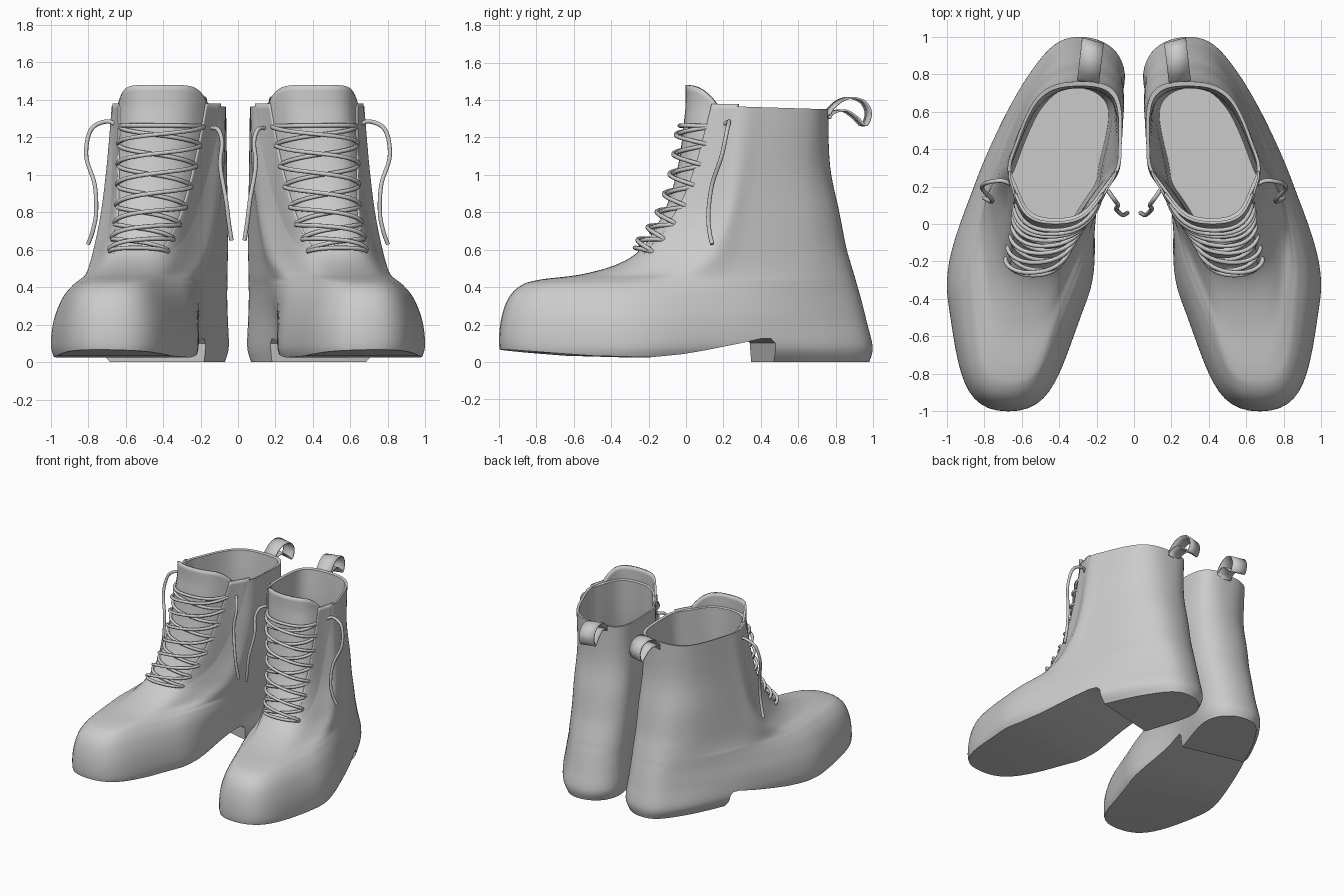
import bpy, bmesh, math
from mathutils import Vector

if "Cube" in bpy.data.objects:
    bpy.data.objects.remove(bpy.data.objects["Cube"])

# Horizontal slices of one boot: z, y front, y back, x back, x front,
# then inner/outer x at the heel, the waist and the ball
SLICES = [
    (0.00, -.96, .98, .29, .66, .07, .53, .22, .79, .275, .965),
    (0.08, -.998, .998, .29, .67, .05, .555, .205, .845, .25, .993),
    (0.22, -.99, .965, .29, .67, .055, .54, .195, .83, .26, .98),
    (0.34, -.95, .935, .29, .67, .06, .53, .175, .79, .285, .935),
    (0.41, -.88, .915, .29, .66, .06, .53, .163, .765, .31, .88),
    (0.44, -.78, .907, .29, .63, .06, .53, .156, .755, .315, .84),
    (0.47, -.55, .898, .29, .60, .06, .53, .149, .745, .275, .805),
    (0.53, -.35, .88, .29, .56, .06, .53, .137, .73, .225, .78),
    (0.62, -.225, .855, .29, .53, .06, .53, .12, .715, .19, .755),
    (0.80, -.105, .82, .29, .48, .065, .525, .095, .69, .155, .715),
    (1.05, -.03, .77, .28, .45, .08, .51, .07, .66, .125, .685),
    (1.365, .01, .76, .28, .42, .095, .50, .065, .63, .115, .66),
]


def outline(c):
    z, yf, yb, xb, xf, hi, ho, wi, wo, ti, to = c
    h, w, t = yb - .2 + .1 * z, .2 + .18 * z, yb + (yf - yb) * .7
    pts = [(xf, yf), (to, t), (wo, w), (ho, h), (xb, yb), (hi, h), (wi, w), (ti, t)]
    return [Vector((x, y, z)) for x, y in pts]


RINGS = [outline(c) for c in SLICES]
TOP = len(RINGS) - 1


def spline(a, b, c, d, t, k0=1.0, k1=1.0):
    """Cubic from b to c; k0 and k1 stretch the end tangents."""
    m0, m1 = (c - a) * (k0 / 2), (d - b) * (k1 / 2)
    t2, t3 = t * t, t ** 3
    return (b * (2 * t3 - 3 * t2 + 1) + m0 * (t3 - 2 * t2 + t)
            + c * (3 * t2 - 2 * t3) + m1 * (t3 - t2))


# Rounder tangents around the toe and the heel
ROUND = {0: (2, 1.9), 7: (1.9, 2), 3: (1, 1.4), 4: (1.4, 1)}


def ring_point(i, p):
    r, k = RINGS[max(0, min(TOP, i))], math.floor(p)
    return spline(*(r[(k + j) % 8] for j in (-1, 0, 1, 2)), p - k, *ROUND.get(k % 8, (1, 1)))


def surf(s, p):
    i = min(int(s), TOP - 1)
    return spline(*(ring_point(i + j, p) for j in (-1, 0, 1, 2)), s - i)


def on_boot(z, p, off=0.0):
    """Point of the boot's skin at height z; p runs round from the front centre."""
    lo, hi = 0.0, TOP - .001
    for _ in range(22):
        mid = (lo + hi) / 2
        lo, hi = (mid, hi) if surf(mid, p).z < z else (lo, mid)
    q = surf(lo, p)
    n = (surf(lo, p + .03) - surf(lo, p - .03)).cross(
        surf(min(lo + .05, TOP), p) - surf(lo - .05, p))
    q = q + n.normalized() * off
    if z > SLICES[-1][0]:
        q.z = z
    return q


def make(name, verts, faces):
    me = bpy.data.meshes.new(name)
    me.from_pydata([tuple(v) for v in verts], [], faces)
    bm = bmesh.new()
    bm.from_mesh(me)
    bmesh.ops.recalc_face_normals(bm, faces=bm.faces)
    bm.to_mesh(me)
    bm.free()
    ob = bpy.data.objects.new(name, me)
    bpy.context.collection.objects.link(ob)
    return ob


def select(ob):
    bpy.ops.object.select_all(action='DESELECT')
    ob.select_set(True)
    bpy.context.view_layer.objects.active = ob


def finish(ob, angle=40):
    select(ob)
    bpy.ops.object.shade_smooth_by_angle(angle=math.radians(angle))
    m = ob.modifiers.new("pair", 'MIRROR')
    m.use_mirror_merge = False


def patch(name, fn, nu, nv, thick):
    verts = [fn(u / nu, v / nv) for v in range(nv + 1) for u in range(nu + 1)]
    w = nu + 1
    faces = [(v * w + u, v * w + u + 1, (v + 1) * w + u + 1, (v + 1) * w + u)
             for v in range(nv) for u in range(nu)]
    ob = make(name, verts, faces)
    m = ob.modifiers.new("thickness", 'SOLIDIFY')
    m.thickness, m.offset = thick, 0
    finish(ob)


# Boot body: outer skin, rim and lining as one closed solid
N, SUB = 96, 6
levels = [[surf(k / SUB, 8 * j / N) for j in range(N)] for k in range(TOP * SUB + 1)]
centre = Vector((.37, .36, 0))
for k in range(13):
    f = k / 12
    z = 1.36 - 1.2 * f
    ring = []
    for j in range(N):
        q = on_boot(max(z, .62), 8 * j / N)
        q = centre + (q - centre) * (.94 - .2 * f)
        q.z = z
        ring.append(q)
    levels.append(ring)
verts = [v for r in levels for v in r]
for v in verts:
    if v.z > 1.2:
        v.z -= .03 * (v.y - .3) * (v.z - 1.2) / .16
faces = [(k * N + j, k * N + (j + 1) % N, (k + 1) * N + (j + 1) % N, (k + 1) * N + j)
         for k in range(len(levels) - 1) for j in range(N)]
faces += [tuple(range(N)), tuple(range(len(verts) - N, len(verts)))]
body = make("boot_body", verts, faces)

# Cut the toe spring, arch and heel step out of the sole
prof = [(-1.4, .10), (-1.0, .065), (-.8, .048), (-.6, .033), (-.3, .025), (-.12, .042),
        (0, .062), (.2, .1), (.32, .125), (.375, .125), (.4, .1), (.41, -.1), (-1.4, -.1)]
n = len(prof)
cv = [(.464 - .235 * l + .972 * w, .972 * l + .235 * w, z) for w in (-1, 1) for l, z in prof]
cf = [tuple(range(n)), tuple(range(n, 2 * n))]
cf += [(i, (i + 1) % n, n + (i + 1) % n, n + i) for i in range(n)]
cutter = make("sole_cutter", cv, cf)
cutter.hide_render = True
m = body.modifiers.new("sole", 'BOOLEAN')
m.operation, m.object, m.solver = 'DIFFERENCE', cutter, 'EXACT'
select(body)
bpy.ops.object.modifier_apply(modifier="sole")
bpy.data.objects.remove(cutter)
finish(body, 35)


# Tongue rising above the collar
def tongue(u, v):
    a = 2 * u - 1
    top = 1.48 - .1 * abs(a) ** 4
    z = .56 + (top - .56) * v
    return on_boot(z, a * (.32 + .5 * v), .004 - .02 * max(0, 1 - 6 * v))


patch("tongue", tongue, 24, 30, .016)


# Lace facings either side of the tongue, sinking into the body at the back
def edge(z):
    return .3 + .45 * max(0, (z - .6) / .77)


for side, label in ((1, "outer"), (-1, "inner")):
    def facing(u, v):
        z = .55 + .83 * v
        return on_boot(z, side * (edge(z) + .45 * u), (.024 * (1 - u)) * min(1, 4 * v) - .01)
    patch(label + "_facing", facing, 14, 28, .012)

# Laces: end bars, criss-cross rows and two hanging ends
rows = [.59, .655, .735, .83, .94, 1.05, 1.16, 1.26]


def lace(z0, z1, side, lift):
    pts = []
    for k in range(19):
        t = k / 18
        z = z0 + (z1 - z0) * t
        p = side * (edge(z) + .13) * (2 * t - 1)
        pts.append(on_boot(z, p, -.012 + lift * math.sin(math.pi * t) ** .45))
    return pts


def smooth_path(pts, steps=6):
    v = [Vector(q) for q in pts]
    v = [v[0]] + v + [v[-1]]
    return [spline(*v[i:i + 4], k / steps) for i in range(len(v) - 3)
            for k in range(steps)] + [v[-1]]


paths = [lace(rows[0], rows[0], 1, .04), lace(rows[-1], rows[-1], 1, .045)]
for a, b in zip(rows, rows[1:]):
    paths += [lace(a, b, 1, .042), lace(a, b, -1, .06)]
paths.append(smooth_path([(.64, .2, 1.26), (.70, .23, 1.285), (.785, .22, 1.24), (.81, .19, 1.1),
                          (.765, .14, .95), (.757, .12, .8), (.775, .125, .7), (.80, .14, .63)]))
paths.append(smooth_path([(.14, .18, 1.25), (.105, .13, 1.24), (.085, .1, 1.17), (.095, .08, 1.05),
                          (.065, .05, .87), (.05, .05, .75), (.035, .06, .65)]))
cu = bpy.data.curves.new("laces", 'CURVE')
cu.dimensions, cu.bevel_depth, cu.bevel_resolution, cu.use_fill_caps = '3D', .0115, 2, True
for pts in paths:
    sp = cu.splines.new('POLY')
    sp.points.add(len(pts) - 1)
    for q, v in zip(sp.points, pts):
        q.co = (*v, 1)
laces = bpy.data.objects.new("laces", cu)
bpy.context.collection.objects.link(laces)
select(laces)
bpy.ops.object.convert(target='MESH')
finish(bpy.context.view_layer.objects.active, 60)

# Pull tab looped at the back of the collar
loop = smooth_path([(0, .755, 1.32), (0, .77, 1.35), (0, .82, 1.395), (0, .88, 1.412), (0, .945, 1.39),
                    (0, .975, 1.33), (0, .95, 1.265), (0, .9, 1.31), (0, .84, 1.345),
                    (0, .775, 1.33), (0, .755, 1.3)], 4)


def tab(u, v):
    q = loop[round(v * (len(loop) - 1))]
    return Vector((.245 - .12 * (q.y - .76) + (u - .5) * .115, q.y + .03 * (u - .5), q.z))


patch("pull_tab", tab, 2, len(loop) - 1, .01)
